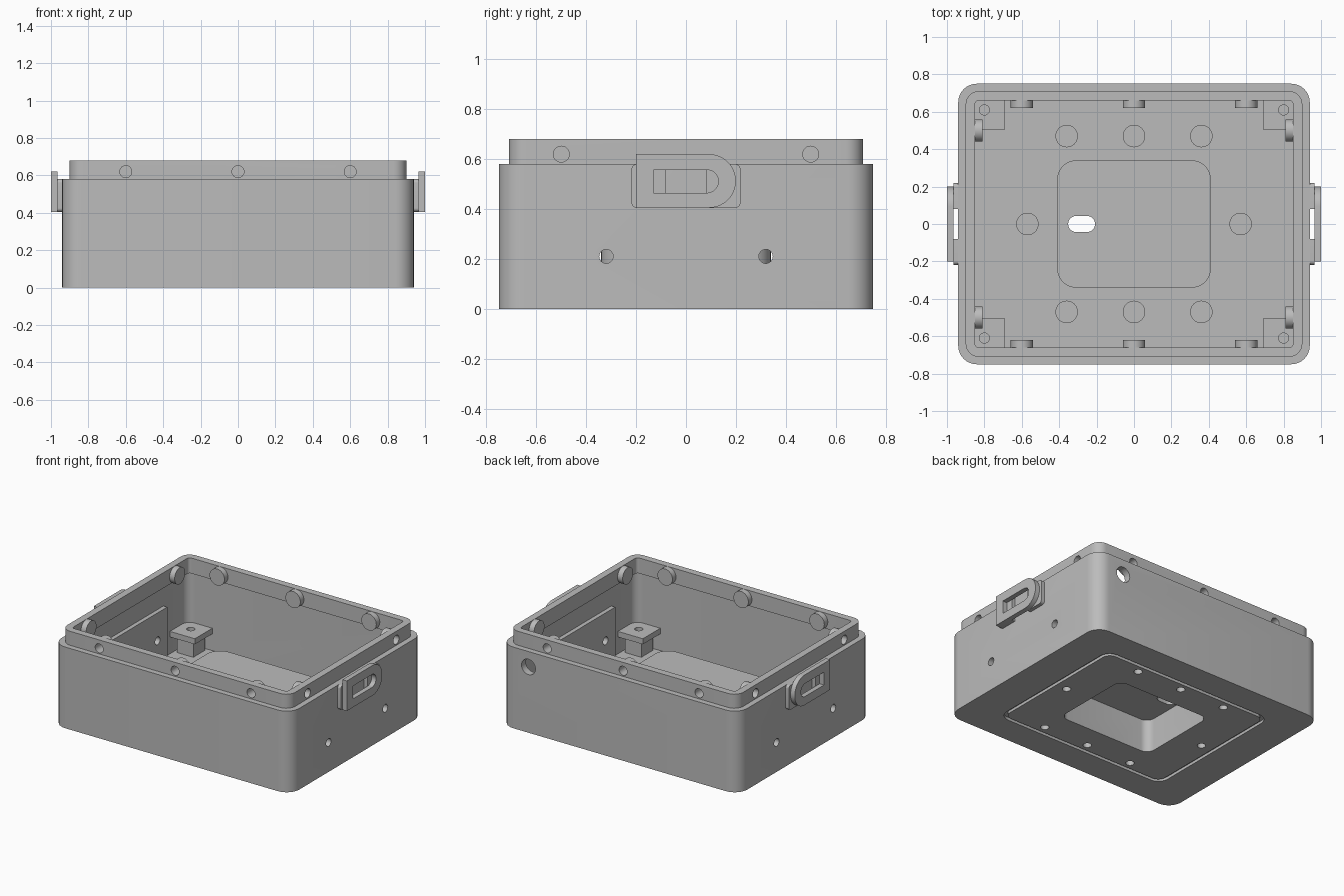
import bpy, bmesh, math

if "Cube" in bpy.data.objects:
    bpy.data.objects.remove(bpy.data.objects["Cube"])

grey = bpy.data.materials.new("plain grey")
grey.use_nodes = True
COLOUR = (0.5, 0.5, 0.5, 1)
grey.diffuse_color = COLOUR
grey.node_tree.nodes["Principled BSDF"].inputs["Base Color"].default_value = COLOUR


# ---- profiles (2D outlines) ----
def circle(u, v, r, n=32):
    return [(u + r * math.cos(math.tau * i / n), v + r * math.sin(math.tau * i / n))
            for i in range(n)]


def rounded(u, v, hu, hv, r, n=8):
    pts = []
    for k, (su, sv) in enumerate([(1, 1), (-1, 1), (-1, -1), (1, -1)]):
        for i in range(n + 1):
            a = math.pi / 2 * (k + i / n)
            pts.append((u + su * (hu - r) + r * math.cos(a),
                        v + sv * (hv - r) + r * math.sin(a)))
    return pts


def box(u0, u1, v0, v1):
    return [(u0, v0), (u1, v0), (u1, v1), (u0, v1)]


def d_shape(u0, u1, v0, v1, n=20):
    r, v = (v1 - v0) / 2, (v0 + v1) / 2
    arc = [(u1 - r + r * math.cos(math.pi * (i / n - 0.5)),
            v + r * math.sin(math.pi * (i / n - 0.5))) for i in range(n + 1)]
    return [(u0, v0)] + arc + [(u0, v1)]


# ---- solids: each is (profile, start, end, axis) ----
def part(name, *solids):
    bm = bmesh.new()
    for pts, a, b, axis in solids:
        place = {"x": lambda u, v, w: (w, u, v),
                 "y": lambda u, v, w: (u, w, v),
                 "z": lambda u, v, w: (u, v, w)}[axis]
        low = [bm.verts.new(place(u, v, a)) for u, v in pts]
        high = [bm.verts.new(place(u, v, b)) for u, v in pts]
        bm.faces.new(low)
        bm.faces.new(high)
        for i in range(len(pts)):
            j = (i + 1) % len(pts)
            bm.faces.new((low[i], low[j], high[j], high[i]))
    bmesh.ops.recalc_face_normals(bm, faces=bm.faces)
    mesh = bpy.data.meshes.new(name)
    bm.to_mesh(mesh)
    bm.free()
    mesh.materials.append(grey)
    ob = bpy.data.objects.new(name, mesh)
    bpy.context.collection.objects.link(ob)
    return ob


def combine(ob, operation, *solids):
    tool = part("tool", *solids)
    mod = ob.modifiers.new("combine", "BOOLEAN")
    mod.operation, mod.solver, mod.object = operation, "EXACT", tool
    bpy.ops.object.select_all(action="DESELECT")
    bpy.context.view_layer.objects.active = ob
    ob.select_set(True)
    bpy.ops.object.modifier_apply(modifier=mod.name)
    bpy.data.objects.remove(tool)


def finish(ob):
    bpy.ops.object.select_all(action="DESELECT")
    bpy.context.view_layer.objects.active = ob
    ob.select_set(True)
    bpy.ops.object.shade_smooth_by_angle(angle=math.radians(30))


SIDES = (-1, 1)
CORNERS = [(sx, sy) for sx in SIDES for sy in SIDES]
FLOOR = 0.04

# ---- main case: shell with raised pocket, floor bosses and side panels ----
case = part("case_body", (rounded(0, 0, 0.94, 0.75, 0.1), 0, 0.58, "z"))
combine(case, "DIFFERENCE", (rounded(0, 0, 0.89, 0.70, 0.06), FLOOR, 0.7, "z"))

boss_spots = [(x, y) for x in (-0.36, 0, 0.36) for y in (-0.47, 0.47)]
boss_spots += [(-0.57, 0), (0.57, 0)]
combine(case, "UNION",
        (rounded(0, 0, 0.41, 0.34, 0.1), 0.02, 0.27, "z"),
        *[(circle(x, y, 0.06), 0.02, 0.10, "z") for x, y in boss_spots])
combine(case, "UNION",
        *[(box(-0.43, 0.43, 0.02, 0.41), s * 0.86, s * 0.92, "x") for s in SIDES])

# underside pocket, screw holes, wall holes and cable hole
combine(case, "DIFFERENCE",
        (rounded(0, 0, 0.37, 0.30, 0.06), -0.1, 0.235, "z"),
        *[(circle(x, y, 0.028, 24), -0.1, 0.08, "z") for x, y in boss_spots],
        *[(circle(sy * 0.32, 0.21, 0.028, 24), sx * 0.82, sx * 1.1, "x")
          for sx, sy in CORNERS],
        (circle(0.72, 0.47, 0.055), 0.6, 0.9, "y"))
combine(case, "DIFFERENCE", (rounded(-0.28, 0, 0.072, 0.043, 0.043), 0.2, 0.4, "z"))

# seal groove in the underside
groove = part("groove_cutter", (rounded(0, 0, 0.68, 0.55, 0.08), -0.1, 0.02, "z"))
combine(groove, "DIFFERENCE", (rounded(0, 0, 0.655, 0.525, 0.055), -0.2, 0.1, "z"))
cut = case.modifiers.new("groove", "BOOLEAN")
cut.operation, cut.solver, cut.object = "DIFFERENCE", "EXACT", groove
bpy.context.view_layer.objects.active = case
bpy.ops.object.modifier_apply(modifier=cut.name)
bpy.data.objects.remove(groove)
finish(case)

# ---- raised lip with inner discs and blind screw holes ----
lip = part("lip", (rounded(0, 0, 0.90, 0.71, 0.07), 0.57, 0.68, "z"))
combine(lip, "DIFFERENCE", (rounded(0, 0, 0.85, 0.66, 0.02), 0.5, 0.8, "z"))
long_spots = [(x, s) for x in (-0.6, 0, 0.6) for s in SIDES]
combine(lip, "UNION",
        *[(circle(x, 0.62, 0.059), s * 0.62, s * 0.68, "y") for x, s in long_spots],
        *[(circle(sy * 0.5, 0.62, 0.059), sx * 0.81, sx * 0.87, "x") for sx, sy in CORNERS])
combine(lip, "DIFFERENCE",
        *[(circle(x, 0.62, 0.032, 24), s * 0.64, s * 0.8, "y") for x, s in long_spots],
        *[(circle(sy * 0.5, 0.62, 0.032, 24), sx * 0.83, sx, "x") for sx, sy in CORNERS])
finish(lip)

# ---- corner standoffs: square plate with a hole on a narrower post ----
for sx, sy in CORNERS:
    x, y = sx * 0.8, sy * 0.61
    label = ("left" if sx > 0 else "right") + ("_back" if sy > 0 else "_front")
    plate = part("standoff_plate_" + label,
                 (box(x - 0.107, x + 0.107, y - 0.107, y + 0.107), 0.16, 0.20, "z"))
    combine(plate, "DIFFERENCE", (circle(x, y, 0.027, 24), 0.1, 0.3, "z"))
    finish(plate)
    part("standoff_post_" + label,
         (box(x - 0.065, x + 0.065, y - 0.065, y + 0.065), 0.03, 0.165, "z"))

# ---- strap latches: two base blocks and a slotted outer plate ----
for s in SIDES:
    label = "left" if s > 0 else "right"
    base = part("latch_base_" + label,
                (rounded(0, 0.4925, 0.218, 0.0875, 0.02), s * 0.92, s * 0.966, "x"))
    combine(base, "DIFFERENCE", (box(-0.08, 0.08, 0.3, 0.7), s * 0.94, s * 1.1, "x"))
    finish(base)
    plate = part("latch_plate_" + label,
                 (d_shape(-0.2, 0.2, 0.405, 0.62), s * 0.965, s, "x"))
    combine(plate, "DIFFERENCE", (d_shape(-0.13, 0.13, 0.465, 0.557), s * 0.9, s * 1.1, "x"))
    finish(plate)
